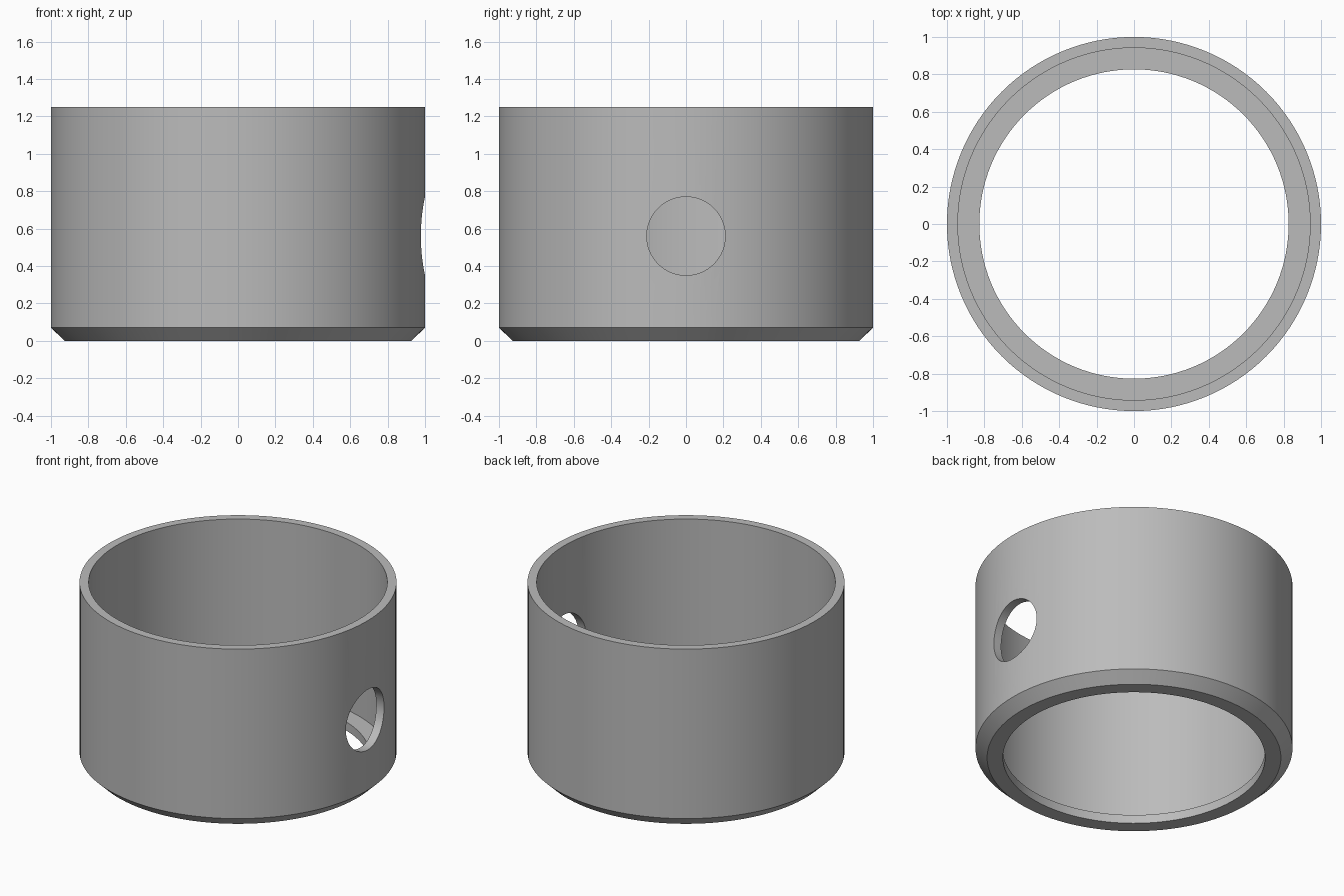
import bpy, math

if "Cube" in bpy.data.objects:
    bpy.data.objects.remove(bpy.data.objects["Cube"])

SEG = 128

# Brushed grey material
grey = bpy.data.materials.new("grey_metal")
grey.diffuse_color = (0.5, 0.5, 0.5, 1)
grey.use_nodes = True
grey.node_tree.nodes["Principled BSDF"].inputs["Base Color"].default_value = grey.diffuse_color

# Ring body: closed wall profile (radius, height) revolved about z
profile = [(0.927, 0), (1.0, 0.07), (1.0, 1.25), (0.942, 1.25), (0.942, 0.06), (0.827, 0.06), (0.827, 0)]
n = len(profile)
verts, faces = [], []
for i in range(SEG):
    a = 2 * math.pi * i / SEG
    verts += [(r * math.cos(a), r * math.sin(a), z) for r, z in profile]
    j = (i + 1) % SEG
    for k in range(n):
        m = (k + 1) % n
        faces.append((i * n + k, j * n + k, j * n + m, i * n + m))
mesh = bpy.data.meshes.new("collar_ring")
mesh.from_pydata(verts, [], faces)
mesh.materials.append(grey)
ring = bpy.data.objects.new("collar_ring", mesh)
bpy.context.collection.objects.link(ring)

# Round side hole through the +x wall
bpy.ops.mesh.primitive_cylinder_add(vertices=64, radius=0.21, depth=0.6,
                                    location=(1.0, 0, 0.56), rotation=(0, math.pi / 2, 0))
cutter = bpy.context.object
cutter.name = "hole_cutter"
cutter.data.materials.append(grey)
cut = ring.modifiers.new("side_hole", 'BOOLEAN')
cut.operation = 'DIFFERENCE'
cut.solver = 'EXACT'
cut.object = cutter

# Apply the cut, then smooth the curved walls and keep the rims crisp
bpy.ops.object.select_all(action='DESELECT')
ring.select_set(True)
bpy.context.view_layer.objects.active = ring
bpy.ops.object.modifier_apply(modifier=cut.name)
bpy.data.objects.remove(cutter, do_unlink=True)
bpy.ops.object.shade_smooth_by_angle(angle=math.radians(30))
